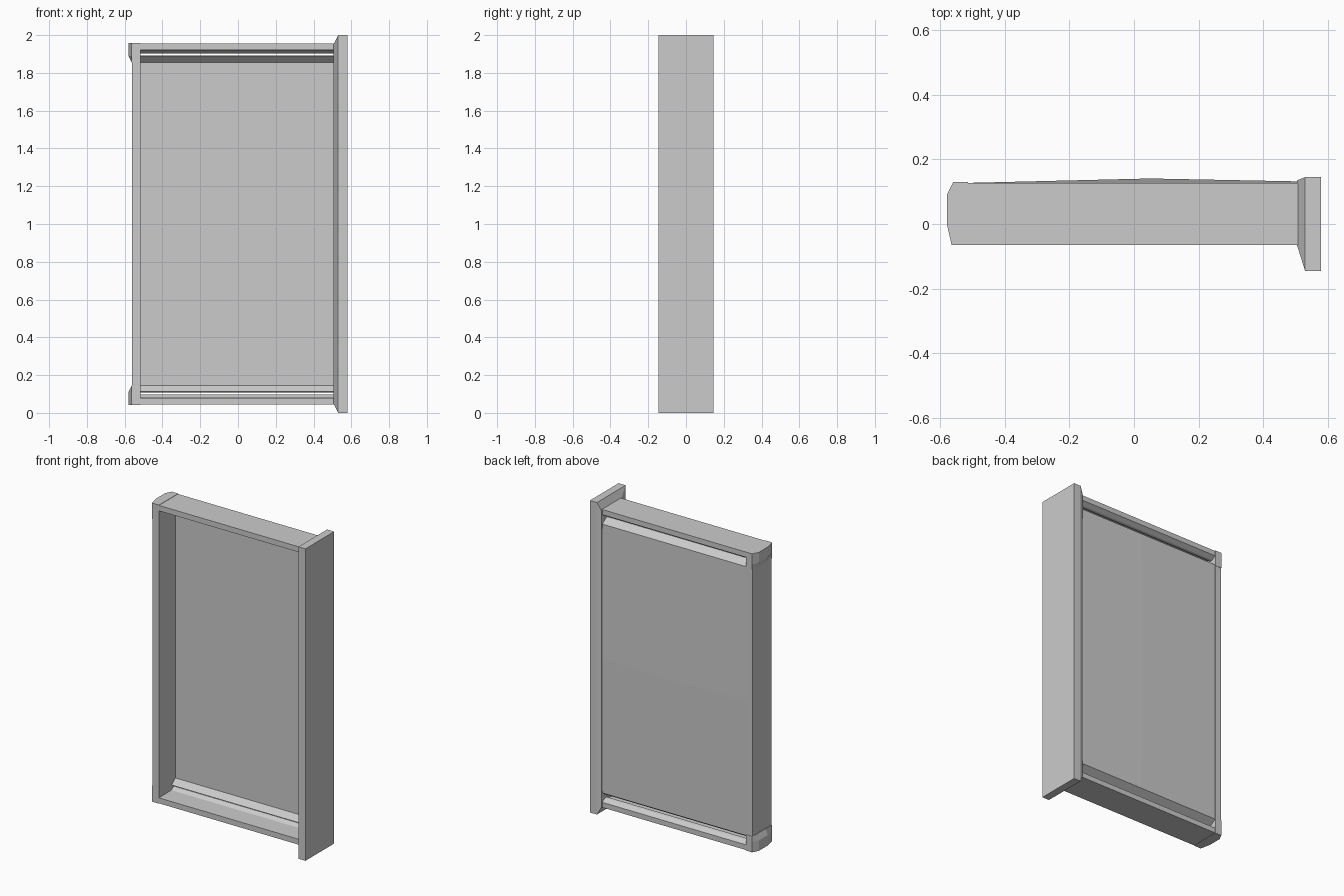
import bpy, bmesh

if "Cube" in bpy.data.objects:
    bpy.data.objects.remove(bpy.data.objects["Cube"])


def loft(name, rings):
    """Closed solid through a sequence of rings with equal point counts."""
    bm = bmesh.new()
    loops = [[bm.verts.new(p) for p in ring] for ring in rings]
    n = len(loops[0])
    for a, b in zip(loops, loops[1:]):
        for i in range(n):
            j = (i + 1) % n
            bm.faces.new((a[i], a[j], b[j], b[i]))
    bm.faces.new(loops[0])
    bm.faces.new(loops[-1])
    bmesh.ops.recalc_face_normals(bm, faces=bm.faces)
    mesh = bpy.data.meshes.new(name)
    bm.to_mesh(mesh)
    bm.free()
    ob = bpy.data.objects.new(name, mesh)
    bpy.context.collection.objects.link(ob)
    return ob


def rect_yz(x, y0, y1, z0, z1):
    return [(x, y0, z0), (x, y1, z0), (x, y1, z1), (x, y0, z1)]


def mirrored(name, rings):
    """Upper part and its reflection about z = 1."""
    loft("upper_" + name, rings)
    loft("lower_" + name, [[(x, y, 2 - z) for x, y, z in r] for r in rings])


# Drawer face with a sloping inner border
loft("face_panel", [
    rect_yz(0.505, -0.065, 0.135, 0.05, 1.95),
    rect_yz(0.53, -0.145, 0.145, 0, 2),
    rect_yz(0.58, -0.145, 0.145, 0, 2),
])

# End wall opposite the face
loft("end_wall", [
    rect_yz(-0.56, -0.065, 0.128, 0.1, 1.9),
    rect_yz(-0.515, -0.065, 0.128, 0.1, 1.9),
])

# Drawer bottom: edges fold inward, outer surface bulges slightly
floor_rings = []
for x, back in ((-0.53, 0.127), (0.05, 0.141), (0.51, 0.132)):
    half = [(0.1, 1.855), (0.065, 1.888), (0.08, 1.892), (0.127, 1.862)]
    low = [(y, 2 - z) for y, z in reversed(half)]
    profile = half + [(back, 1.0)] + low
    floor_rings.append([(x, y, z) for y, z in profile])
loft("drawer_bottom", floor_rings)

# Side walls with a small lip beside the slot
rail = [(-0.065, 1.955), (-0.065, 1.92), (0.06, 1.918), (0.085, 1.902),
        (0.1, 1.905), (0.127, 1.922), (0.127, 1.955)]
mirrored("side_wall", [[(x, y, z) for y, z in rail] for x in (-0.53, 0.51)])

# Faceted corner caps, tapering towards the end wall
plan = [(-0.515, -0.065), (-0.565, -0.065), (-0.58, 0), (-0.58, 0.09),
        (-0.56, 0.13), (-0.515, 0.13)]
mirrored("corner_cap", [
    [(x, y, 1.957) for x, y in plan],
    [(x, y, 1.89) for x, y in plan],
    [(max(x, -0.563), y, 1.855) for x, y in plan],
])
